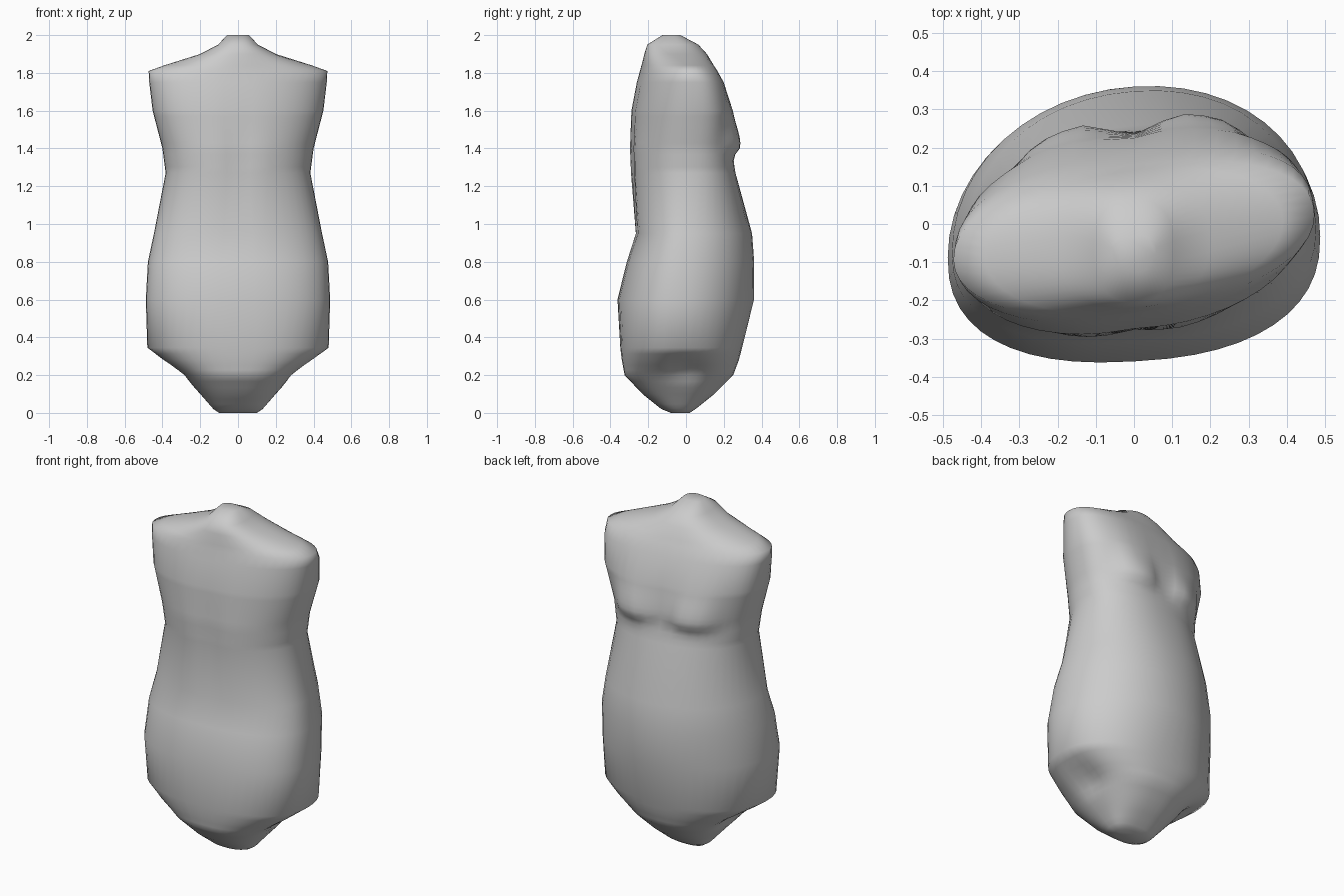
import bpy, bmesh
from math import cos, sin, pi, exp

if "Cube" in bpy.data.objects:
    bpy.data.objects.remove(bpy.data.objects["Cube"])

# Outline: z, half width, front y, back y
OUTLINE = [
    (0.00, 0.10, -0.08, 0.02),
    (0.02, 0.13, -0.13, 0.05),
    (0.10, 0.20, -0.23, 0.15),
    (0.20, 0.295, -0.325, 0.25),
    (0.28, 0.405, -0.34, 0.28),
    (0.345, 0.48, -0.347, 0.297),
    (0.60, 0.488, -0.36, 0.36),
    (0.80, 0.477, -0.31, 0.36),
    (0.95, 0.445, -0.262, 0.348),
    (1.27, 0.383, -0.29, 0.258),
    (1.40, 0.40, -0.293, 0.235),
    (1.60, 0.452, -0.28, 0.225),
    (1.75, 0.47, -0.25, 0.185),
    (1.81, 0.473, -0.235, 0.155),
    (1.84, 0.39, -0.23, 0.14),
    (1.90, 0.20, -0.22, 0.11),
    (1.95, 0.105, -0.205, 0.065),
    (2.00, 0.058, -0.125, -0.03),
]
# Section character: z, widest-point y, front and back squareness, twist
SECTION = [
    (0.0, -0.03, 2.5, 2.5, 0.0),
    (0.6, -0.06, 2.4, 2.0, 0.055),
    (1.2, -0.02, 2.2, 2.2, 0.09),
    (1.7, -0.02, 2.3, 2.7, 0.13),
    (1.84, -0.04, 2.0, 2.1, 0.12),
    (1.95, -0.07, 2.5, 2.5, 0.0),
]
SIDES = 48


def sample(table, z):
    """Linear look-up of a table by height."""
    for a, b in zip(table, table[1:]):
        if z <= b[0]:
            t = (z - a[0]) / (b[0] - a[0])
            return [p + (q - p) * t for p, q in zip(a[1:], b[1:])]
    return table[-1][1:]


def heights():
    """Extra rings only where the chest and leg openings need detail."""
    for a, b in zip(OUTLINE, OUTLINE[1:]):
        fine = a[0] < 0.3 or 1.26 < a[0] < 1.6
        n = max(1, round((b[0] - a[0]) / 0.03)) if fine else 1
        for i in range(n):
            yield a[0] + (b[0] - a[0]) * i / n
    yield OUTLINE[-1][0]


def power(v, e):
    return abs(v) ** e * (1 if v >= 0 else -1)


def ring(z):
    half, front, back = sample(OUTLINE, z)
    mid, sq_front, sq_back, twist = sample(SECTION, z)
    for i in range(SIDES):
        a = 2 * pi * i / SIDES
        square = sq_back if sin(a) > 0 else sq_front
        c, s = power(cos(a), 2 / square), power(sin(a), 2 / square)
        x = c * half
        y = mid + s * (back - mid if s > 0 else mid - front) + twist * x
        # rounded chest with a crisp lower edge, and a shallow groove opposite
        if s > 0:
            for cx in (-0.19, 0.18):
                dz = z - 1.41 - 0.25 * abs(x - cx) ** 1.5
                fall = exp(-(dz / (0.15 if dz > 0 else 0.042)) ** 2)
                y += 0.05 * s * fall * exp(-((x - cx) / 0.125) ** 4)
        else:
            y += 0.018 * exp(-(x / 0.07) ** 2) * exp(-((z - 1.3) / 0.28) ** 2)
        # hollow leg openings
        if z < 0.34:
            x -= 0.045 * c * abs(c) * exp(-(y / 0.1) ** 2) * exp(-((z - 0.24) / 0.06) ** 2)
        yield x, y, z


# Torso shell
bm = bmesh.new()
rings = [[bm.verts.new(p) for p in ring(z)] for z in heights()]
for lo, hi in zip(rings, rings[1:]):
    for i in range(SIDES):
        j = (i + 1) % SIDES
        bm.faces.new((lo[i], lo[j], hi[j], hi[i]))
bm.faces.new(rings[0][::-1])
bm.faces.new(rings[-1])
mesh = bpy.data.meshes.new("torso")
bm.to_mesh(mesh)
bm.free()
torso = bpy.data.objects.new("torso", mesh)
bpy.context.collection.objects.link(torso)
bpy.context.view_layer.objects.active = torso
torso.select_set(True)
bpy.ops.object.shade_smooth_by_angle(angle=1.3)
